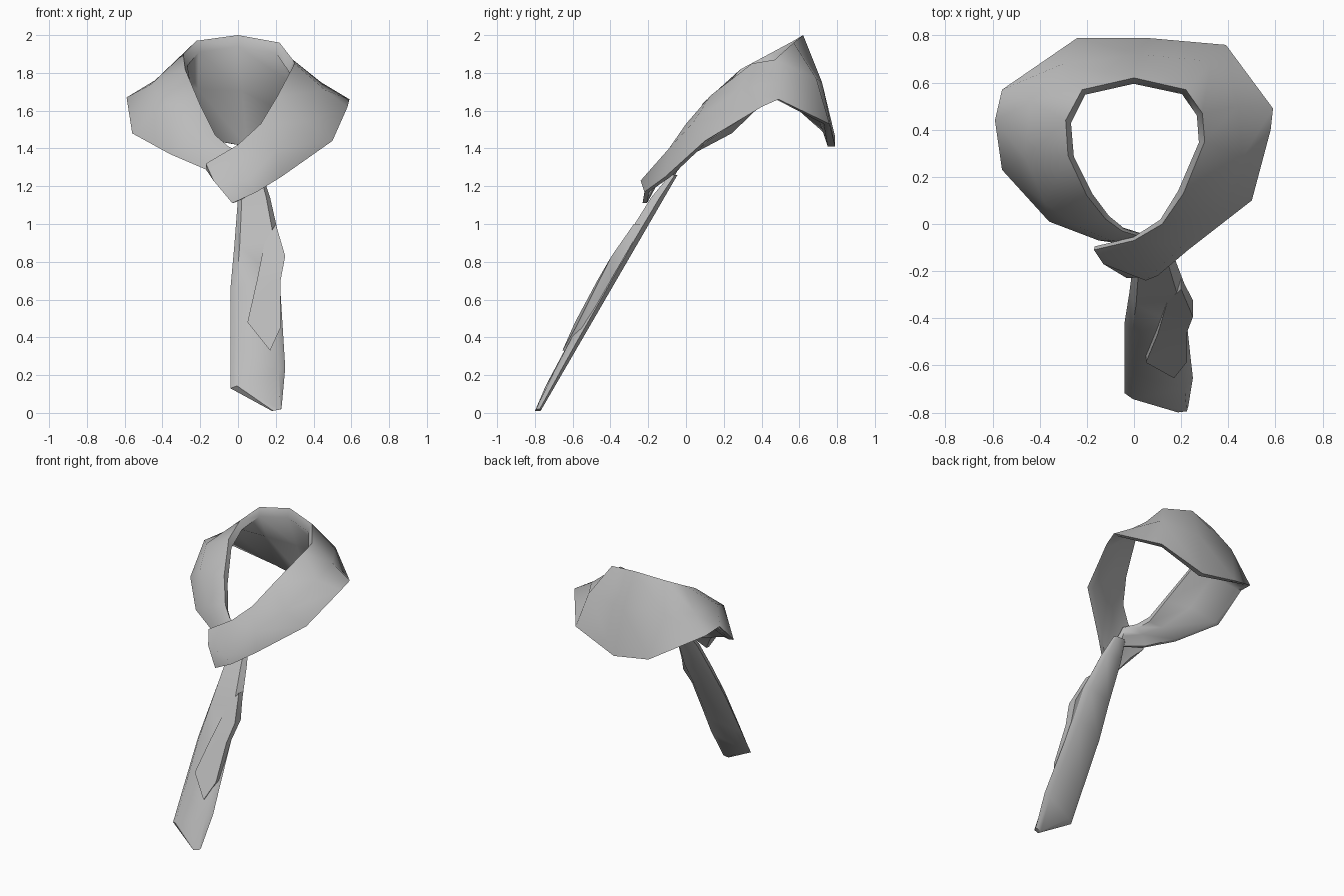
import bpy, bmesh, math
from mathutils import Vector

cloth = bpy.data.materials.new("grey cloth")
cloth.diffuse_color = (0.5, 0.5, 0.5, 1)


def skin(name, rings, angle=50):
    """Join closed rings of points into a capped tube."""
    bm = bmesh.new()
    rows = [[bm.verts.new(p) for p in ring] for ring in rings]
    n = len(rows[0])
    for a, b in zip(rows, rows[1:]):
        for i in range(n):
            j = (i + 1) % n
            bm.faces.new((a[i], a[j], b[j], b[i]))
    bm.faces.new(rows[0])
    bm.faces.new(rows[-1])
    bmesh.ops.recalc_face_normals(bm, faces=bm.faces)
    me = bpy.data.meshes.new(name)
    bm.to_mesh(me)
    bm.free()
    me.materials.append(cloth)
    ob = bpy.data.objects.new(name, me)
    bpy.context.collection.objects.link(ob)
    bpy.context.view_layer.objects.active = ob
    ob.select_set(True)
    bpy.ops.object.shade_smooth_by_angle(angle=math.radians(angle))
    ob.select_set(False)
    return ob


def collar_ring(c, m, b, t):
    """Thick folded band section: crest, outer middle, hem, then back up inside."""
    c, m, b = Vector(c), Vector(m), Vector(b)
    inward = (Vector((0, 0.3, 1.5)) - (c + b) / 2)
    inward.z = 0
    inward = inward.normalized() * t
    c_in = c + inward * 0.5 - Vector((0, 0, t * 1.2))
    b_in = b + inward * 0.8
    mid = (c * 0.5 + b * 0.5) + inward * 0.7
    return [c, m, b, b_in, mid, c_in]


# neck band: crest, outer middle and hem at each station, right front round to left
stations = [
    ((-0.17, -0.11, 1.32), (-0.13, -0.17, 1.23), (-0.03, -0.23, 1.11), 0.03),
    ((0.00, -0.07, 1.42), (0.05, -0.24, 1.23), (0.10, -0.22, 1.17), 0.03),
    ((0.12, 0.00, 1.53), (0.21, -0.09, 1.40), (0.23, -0.11, 1.25), 0.04),
    ((0.21, 0.13, 1.68), (0.36, 0.04, 1.54), (0.50, 0.10, 1.44), 0.05),
    ((0.30, 0.35, 1.85), (0.46, 0.28, 1.71), (0.58, 0.40, 1.62), 0.05),
    ((0.29, 0.47, 1.87), (0.44, 0.50, 1.75), (0.59, 0.49, 1.66), 0.05),
    ((0.22, 0.57, 1.96), (0.33, 0.69, 1.77), (0.39, 0.76, 1.53), 0.05),
    ((0.00, 0.62, 2.00), (0.02, 0.72, 1.75), (0.05, 0.79, 1.41), 0.05),
    ((-0.22, 0.57, 1.97), (-0.30, 0.68, 1.78), (-0.24, 0.79, 1.46), 0.05),
    ((-0.29, 0.44, 1.90), (-0.44, 0.52, 1.76), (-0.56, 0.57, 1.64), 0.05),
    ((-0.28, 0.29, 1.82), (-0.46, 0.28, 1.74), (-0.59, 0.44, 1.67), 0.05),
    ((-0.20, 0.12, 1.63), (-0.38, 0.09, 1.64), (-0.56, 0.23, 1.48), 0.05),
    ((-0.12, 0.02, 1.47), (-0.24, -0.01, 1.44), (-0.36, 0.01, 1.37), 0.04),
    ((-0.05, -0.03, 1.41), (-0.10, -0.07, 1.35), (-0.15, -0.07, 1.28), 0.03),
    ((0.05, -0.06, 1.36), (0.06, -0.10, 1.30), (0.06, -0.10, 1.22), 0.03),
]
skin("neck_band", [collar_ring(*s) for s in stations], 55)


def back_y(z):
    """Slanted line followed by the back of the tail."""
    return -0.77 + (z - 0.01) * 0.58


# hanging tail: left x, left z, right x, right z, thickness
tail = [
    (0.03, 1.26, 0.13, 1.26, 0.04),
    (0.00, 1.14, 0.17, 1.14, 0.07),
    (-0.02, 0.88, 0.22, 0.92, 0.08),
    (-0.04, 0.66, 0.22, 0.72, 0.07),
    (-0.04, 0.34, 0.24, 0.40, 0.06),
    (-0.04, 0.13, 0.25, 0.24, 0.05),
    (0.18, 0.01, 0.23, 0.02, 0.03),
]
rings = []
for xl, zl, xr, zr, t in tail:
    def at(f, d):
        z = zl + (zr - zl) * f
        return (xl + (xr - xl) * f, back_y(z) - d, z)
    rings.append([at(0, t * 0.35), at(0.12, t), at(0.88, t), at(1, t * 0.35),
                  at(0.85, 0), at(0.15, 0)])
skin("hanging_tail", rings)

# folded flap lying over the right side of the tail
flap = [(0.14, 0.90, 0.20, 1.00, 0.08), (0.10, 0.70, 0.25, 0.83, 0.10),
        (0.05, 0.48, 0.225, 0.70, 0.09), (0.17, 0.33, 0.225, 0.45, 0.07)]
rings = []
for xl, zl, xr, zr, t in flap:
    rings.append([(xl, back_y(zl) - t, zl), (xr, back_y(zr) - t, zr),
                  (xr, back_y(zr) - 0.03, zr), (xl, back_y(zl) - 0.03, zl)])
skin("tail_flap", rings)
